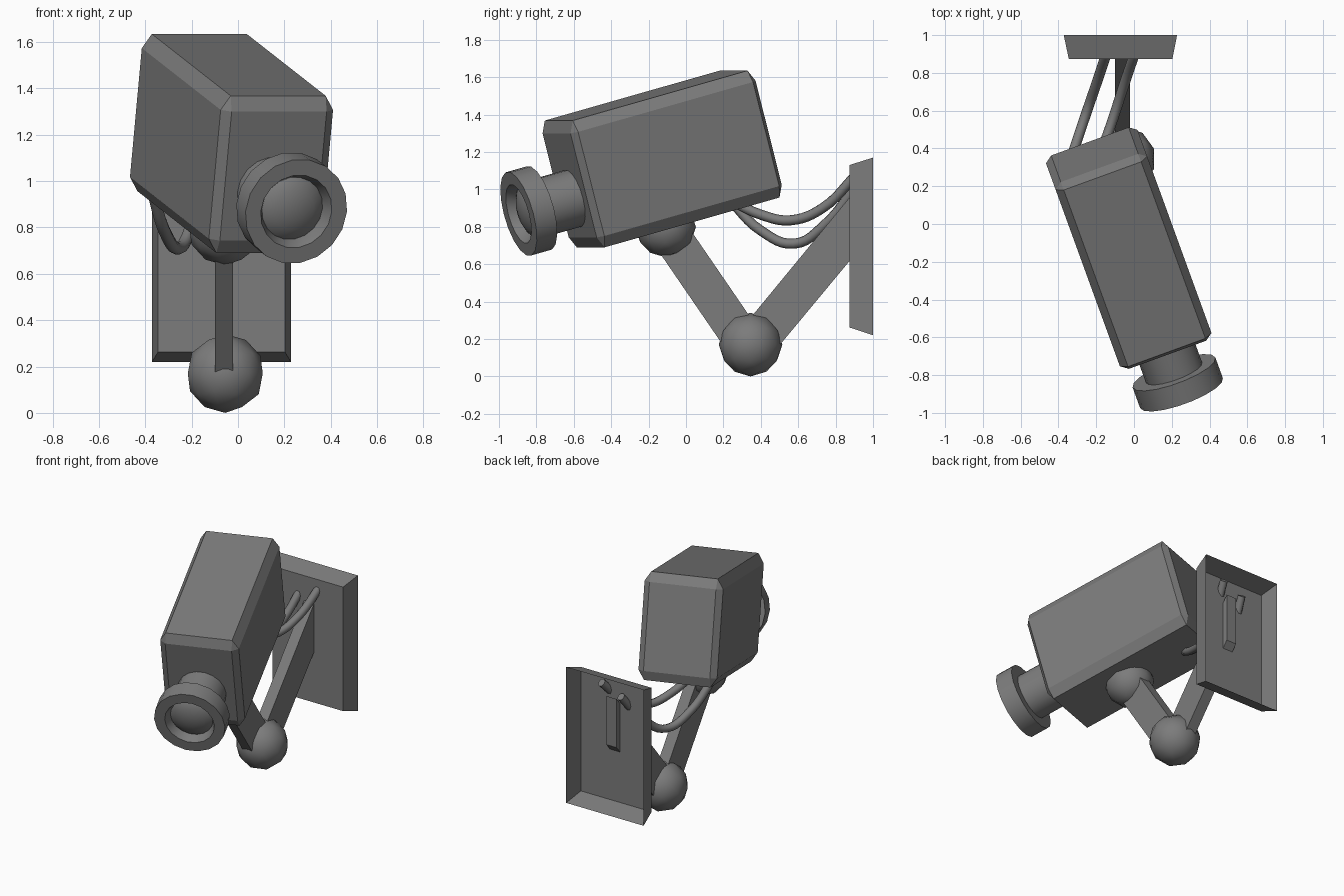
import bpy, bmesh, math
from mathutils import Matrix, Vector

if "Cube" in bpy.data.objects:
    bpy.data.objects.remove(bpy.data.objects["Cube"])

grey = bpy.data.materials.new("dark_grey")
grey.diffuse_color = (0.2, 0.2, 0.2, 1)
grey.use_nodes = True
grey.node_tree.nodes["Principled BSDF"].inputs["Base Color"].default_value = grey.diffuse_color


def finish(name, bm, matrix=None, smooth=False, recalc=True):
    """Turn a bmesh into a named object."""
    if recalc:
        bmesh.ops.recalc_face_normals(bm, faces=bm.faces)
    me = bpy.data.meshes.new(name)
    bm.to_mesh(me)
    bm.free()
    me.materials.append(grey)
    ob = bpy.data.objects.new(name, me)
    bpy.context.collection.objects.link(ob)
    if matrix:
        ob.matrix_world = matrix
    if smooth:
        bpy.ops.object.select_all(action='DESELECT')
        ob.select_set(True)
        bpy.context.view_layer.objects.active = ob
        bpy.ops.object.shade_smooth_by_angle(angle=math.radians(smooth))
    return ob


# Camera frame: local x = right, -y = lens direction, z = up
head = (Matrix.Translation((-0.028, -0.1275, 1.1625))
        @ Matrix.Rotation(math.radians(20), 4, 'Z')
        @ Matrix.Rotation(math.radians(15), 4, 'X'))

# Camera housing: chamfered box as the hull of its inset faces
half, cut = (0.258, 0.545, 0.351), (0.04, 0.03, 0.063)
bm = bmesh.new()
for axis in range(3):
    for sx in (-1, 1):
        for sy in (-1, 1):
            for sz in (-1, 1):
                s = (sx, sy, sz)
                bm.verts.new([s[i] * (half[i] - (0 if i == axis else cut[i]))
                              for i in range(3)])
bmesh.ops.convex_hull(bm, input=bm.verts)
bmesh.ops.dissolve_limit(bm, angle_limit=0.01, verts=bm.verts, edges=bm.edges)
finish("camera_housing", bm, head)


def lathe(name, profile, sides, smooth):
    """Spin (radius, distance in front of housing) points about the lens axis."""
    bm = bmesh.new()
    rings = []
    for r, d in profile:
        n = sides if r > 0 else 1
        rings.append([bm.verts.new((r * math.cos(math.tau * i / sides),
                                    -half[1] - d,
                                    -0.072 + r * math.sin(math.tau * i / sides)))
                      for i in range(n)])
    for a, b in zip(rings, rings[1:]):
        for i in range(sides):
            j = (i + 1) % sides
            f = [a[i], a[j]] if len(a) > 1 else [a[0]]
            f += [b[j], b[i]] if len(b) > 1 else [b[0]]
            bm.faces.new(f)
    finish(name, bm, head, smooth)


# Lens barrel, hood ring and domed glass
lathe("lens_barrel", [(0, -0.02), (0.158, -0.02), (0.158, 0.24), (0, 0.24)], 18, 35)
lathe("lens_hood", [(0.14, 0.20), (0.233, 0.20), (0.233, 0.32), (0.163, 0.32),
                    (0.14, 0.27), (0.14, 0.20)], 18, 35)
lathe("lens_glass", [(0.145, 0.26), (0.13, 0.275), (0.09, 0.295), (0.045, 0.307),
                     (0, 0.31)], 18, 60)

# Ball joints
for name, loc, r in (("head_joint", (-0.055, -0.11, 0.80), 0.163),
                     ("elbow_joint", (-0.055, 0.345, 0.170), 0.170)):
    bm = bmesh.new()
    bmesh.ops.create_icosphere(bm, subdivisions=2, radius=r)
    finish(name, bm, Matrix.Translation(loc), smooth=60)

# Bracket arms: side profiles (y, z) extruded across x
arms = {
    "lower_arm": [(-0.195, 0.74), (-0.025, 0.855), (0.41, 0.22), (0.24, 0.105)],
    "upper_arm": [(0.26, 0.21), (0.91, 1.0), (0.91, 0.66), (0.42, 0.07)],
}
for name, prof in arms.items():
    bm = bmesh.new()
    face = bm.faces.new([bm.verts.new((-0.10, y, z)) for y, z in prof])
    ext = bmesh.ops.extrude_face_region(bm, geom=[face])["geom"]
    bmesh.ops.translate(bm, vec=(0.078, 0, 0),
                        verts=[v for v in ext if isinstance(v, bmesh.types.BMVert)])
    finish(name, bm)

# Wall plate: tapered shell, open at the back
bm = bmesh.new()
loops = []
for x0, x1, y, z0, z1 in ((-0.345, 0.203, 0.873, 0.262, 1.13),
                          (-0.372, 0.228, 1.0, 0.22, 1.17)):
    loops.append([bm.verts.new(p) for p in
                  ((x0, y, z0), (x1, y, z0), (x1, y, z1), (x0, y, z1))])
front, back = loops
bm.faces.new(front)
for i in range(4):
    j = (i + 1) % 4
    bm.faces.new((front[j], front[i], back[i], back[j]))
finish("wall_plate", bm, recalc=False)

# Cables hanging between housing and wall plate
cables = {
    "low_cable": [(-0.37, 0.22, 0.96), (-0.315, 0.40, 0.78), (-0.255, 0.58, 0.71),
                  (-0.20, 0.74, 0.81), (-0.14, 0.92, 1.03)],
    "high_cable": [(-0.22, 0.22, 0.95), (-0.165, 0.40, 0.865), (-0.11, 0.56, 0.835),
                   (-0.055, 0.73, 0.90), (0.01, 0.92, 1.09)],
}
for name, pts in cables.items():
    cu = bpy.data.curves.new(name, 'CURVE')
    cu.dimensions = '3D'
    cu.bevel_depth, cu.bevel_resolution, cu.resolution_u = 0.027, 2, 6
    cu.use_fill_caps = True
    sp = cu.splines.new('BEZIER')
    sp.bezier_points.add(len(pts) - 1)
    for bp, p in zip(sp.bezier_points, pts):
        bp.co = p
        bp.handle_left_type = bp.handle_right_type = 'AUTO'
    cu.materials.append(grey)
    ob = bpy.data.objects.new(name, cu)
    bpy.context.collection.objects.link(ob)
    bpy.ops.object.select_all(action='DESELECT')
    ob.select_set(True)
    bpy.context.view_layer.objects.active = ob
    bpy.ops.object.convert(target='MESH')
